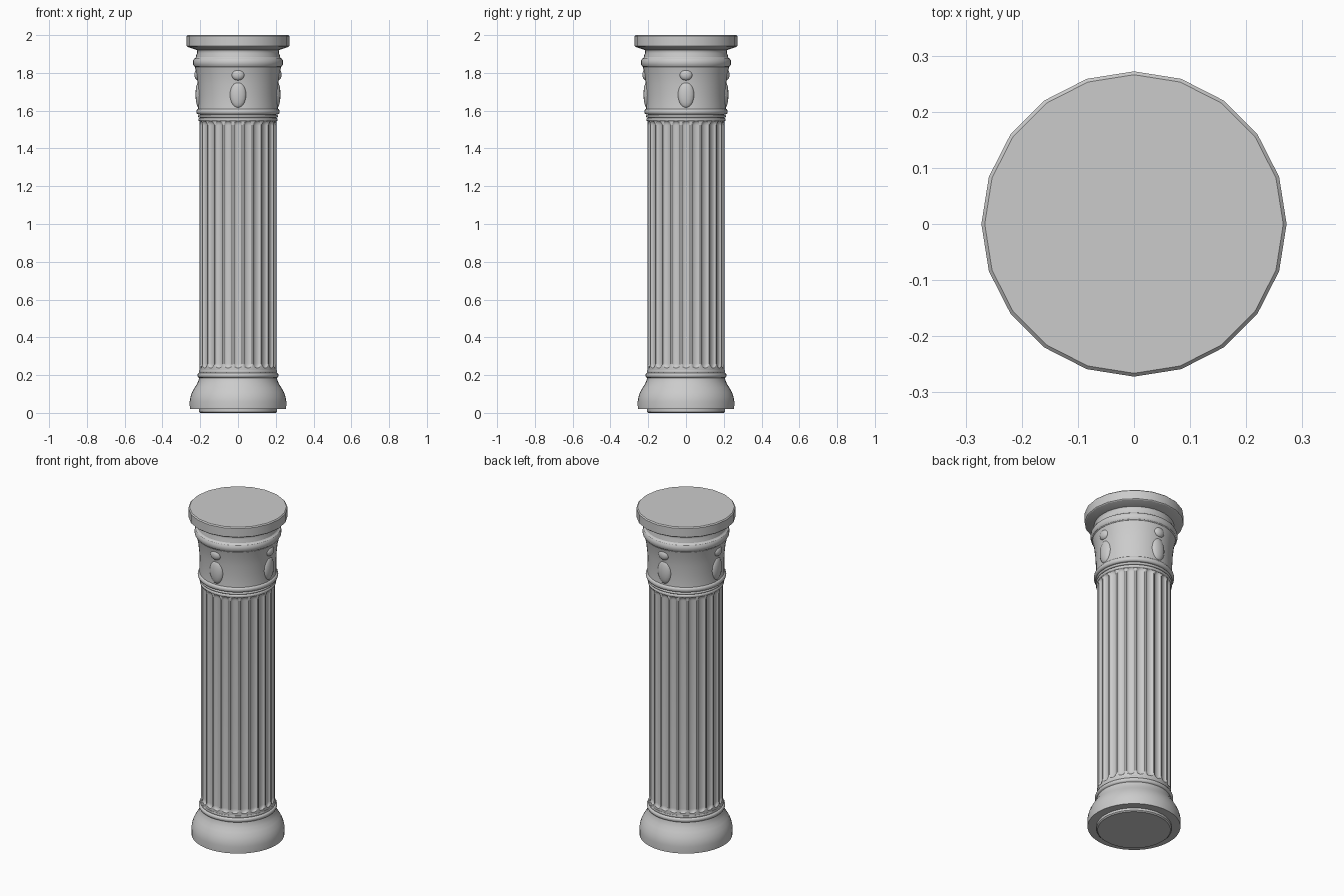
import bpy, bmesh, math
from mathutils import Vector

cube = bpy.data.objects.get("Cube")
if cube:
    bpy.data.objects.remove(cube, do_unlink=True)

STONE = (0.6, 0.6, 0.6, 1)
stone = bpy.data.materials.new("grey stone")
stone.use_nodes = True
stone.diffuse_color = STONE
stone.node_tree.nodes["Principled BSDF"].inputs["Base Color"].default_value = STONE


def finish(name, bm, angle):
    """Turn a bmesh into a shaded stone object."""
    bmesh.ops.recalc_face_normals(bm, faces=bm.faces)
    mesh = bpy.data.meshes.new(name)
    bm.to_mesh(mesh)
    bm.free()
    mesh.materials.append(stone)
    obj = bpy.data.objects.new(name, mesh)
    bpy.context.collection.objects.link(obj)
    bpy.ops.object.select_all(action='DESELECT')
    obj.select_set(True)
    bpy.context.view_layer.objects.active = obj
    bpy.ops.object.shade_smooth_by_angle(angle=math.radians(angle))
    return obj


def rings(name, heights, radius, sides, angle=35):
    """Skin closed rings; radius(i, a) gives the radius of ring i at angle a."""
    bm = bmesh.new()
    loops = []
    for i, z in enumerate(heights):
        loops.append([bm.verts.new((radius(i, a) * math.cos(a), radius(i, a) * math.sin(a), z))
                      for a in (math.tau * k / sides for k in range(sides))])
    for low, high in zip(loops, loops[1:]):
        for k in range(sides):
            n = (k + 1) % sides
            bm.faces.new((low[k], low[n], high[n], high[k]))
    bm.faces.new(loops[0][::-1])
    bm.faces.new(loops[-1])
    return finish(name, bm, angle)


def lathe(name, profile, sides=40, angle=35):
    return rings(name, [z for r, z in profile], lambda i, a: profile[i][0], sides, angle)


def roll(radius, z, height, bulge, steps=6):
    """Profile points of a half-round moulding."""
    return [(radius + bulge * math.cos(t), z + height / 2 * math.sin(t))
            for t in (math.pi * (k / steps - 0.5) for k in range(steps + 1))]


# Base: foot disc, flared bell and collar rolls
lathe("foot_disc", [(0.2, 0), (0.207, 0.006), (0.207, 0.03)])
lathe("base_bell", [(0.255, 0.02), (0.256, 0.06), (0.252, 0.085), (0.243, 0.11),
                    (0.229, 0.135), (0.216, 0.155), (0.208, 0.175), (0.205, 0.19)])
lathe("base_collar", [(0.2, 0.18)] + roll(0.207, 0.199, 0.024, 0.008) + [(0.2, 0.213)])
lathe("shaft_lower_band", roll(0.203, 0.219, 0.014, 0.004))

# Shaft: flutes with rounded ends
FLUTES, STEPS = 24, 12
BOTTOM, TOP, END = 0.238, 1.545, 0.024
ends = [END * (1 - math.cos(math.pi / 2 * k / 5)) for k in range(6)]
heights = [0.21] + [BOTTOM + e for e in ends] + [TOP - e for e in reversed(ends)] + [1.555]


def fluted(i, a):
    z = heights[i]
    edge = max(0, min(1, (z - BOTTOM) / END, (TOP - z) / END))
    half = 0.82 * math.sqrt(max(0, 1 - (1 - edge) ** 2))
    u = (a * FLUTES / math.tau + 0.5) % 1 * 2 - 1
    if half < 0.01 or abs(u) >= half:
        return 0.204
    return 0.204 - 0.014 * half * math.sqrt(1 - (u / half) ** 2)


rings("fluted_shaft", heights, fluted, FLUTES * STEPS, 40)

# Necking below the capital
lathe("shaft_upper_band", roll(0.204, 1.553, 0.018, 0.006))
lathe("neck", [(0.202, 1.545), (0.202, 1.60)])
lathe("neck_fillet", roll(0.206, 1.571, 0.014, 0.006))
lathe("neck_roll", roll(0.21, 1.595, 0.03, 0.011))

# Capital bell, upper roll and throat
lathe("capital_bell", [(0.212, 1.60), (0.21, 1.62), (0.21, 1.68), (0.213, 1.74),
                       (0.219, 1.79), (0.228, 1.83)])
lathe("capital_roll", [(0.222, 1.825)] + roll(0.226, 1.855, 0.046, 0.013) + [(0.222, 1.885)])
lathe("capital_throat", [(0.222, 1.87), (0.223, 1.89), (0.216, 1.905), (0.218, 1.92), (0.225, 1.928)])

# Low carved leaves on the four sides of the bell
LEAVES = [(0, 1.685, 0.045, 0.07, 0.206), (0, 1.79, 0.035, 0.03, 0.212)]
for side, name in enumerate(("left", "back", "right", "front")):
    bm = bmesh.new()
    for turn, z, wide, tall, reach in LEAVES:
        made = bmesh.ops.create_uvsphere(bm, u_segments=16, v_segments=10, radius=1)
        direction = math.pi / 2 * side + turn
        for v in made["verts"]:
            a = direction + v.co.y * wide / 0.21
            r = reach + v.co.x * 0.019
            v.co = Vector((r * math.cos(a), r * math.sin(a), z + v.co.z * tall))
    finish(name + "_capital_leaf", bm, 60)

# Twenty-sided top slab with a chamfered edge
lathe("top_slab", [(0.222, 1.922), (0.268, 1.938), (0.272, 1.942), (0.272, 1.994), (0.266, 2.0)], 20, 20)
